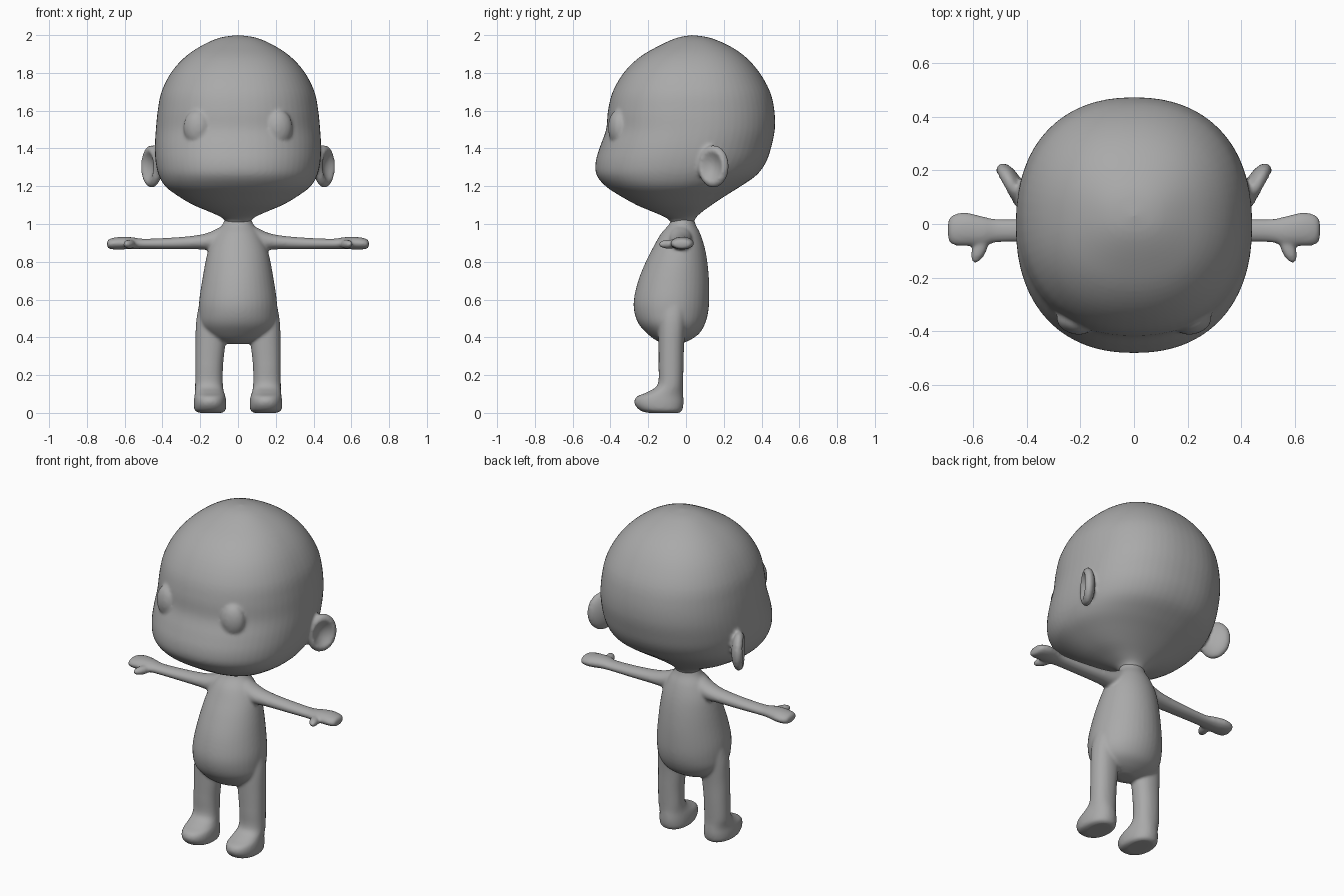
import bpy, bmesh
from math import cos, sin, pi, copysign
from mathutils import Matrix, Vector

cube = bpy.data.objects.get("Cube")
if cube:
    bpy.data.objects.remove(cube)

GREY = (0.4, 0.4, 0.4, 1)
skin = bpy.data.materials.new("plain grey")
skin.use_nodes = True
skin.diffuse_color = GREY
skin.node_tree.nodes["Principled BSDF"].inputs["Base Color"].default_value = GREY


def spline(rows, steps=4):
    """Catmull-Rom interpolation of profile rows."""
    out = []
    for i in range(len(rows) - 1):
        p = [Vector(rows[min(max(i + k, 0), len(rows) - 1)]) for k in (-1, 0, 1, 2)]
        for j in range(steps):
            t = j / steps
            out.append(p[1] + (p[2] - p[0]) * t / 2
                       + (p[0] * 2 - p[1] * 5 + p[2] * 4 - p[3]) * t * t / 2
                       + (p[1] * 3 - p[0] - p[2] * 3 + p[3]) * t ** 3 / 2)
    return out + [Vector(rows[-1])]


def loft(bm, rows, place, power=2.0, sides=40):
    """Skin rounded rings; each row is (position, low a, high a, low b, high b)."""
    rings = []
    for t, a0, a1, b0, b1 in spline(rows):
        ring = []
        for k in range(sides):
            c, s = cos(2 * pi * k / sides), sin(2 * pi * k / sides)
            a = (a0 + a1 + (a1 - a0) * copysign(abs(c) ** (2 / power), c)) / 2
            b = (b0 + b1 + (b1 - b0) * copysign(abs(s) ** (2 / power), s)) / 2
            ring.append(bm.verts.new(place(t, a, b)))
        rings.append(ring)
    for low, high in zip(rings, rings[1:]):
        for k in range(sides):
            n = (k + 1) % sides
            bm.faces.new((low[k], low[n], high[n], high[k]))
    bm.faces.new(rings[0][::-1])
    bm.faces.new(rings[-1])


def ellipsoid(bm, centre, radii, turn=0.0, hollow=0.0):
    """Ellipsoid turned about z, optionally with a bowl pressed into local +x."""
    ball = bmesh.ops.create_uvsphere(bm, u_segments=40, v_segments=24, radius=1)["verts"]
    for v in ball:
        r2 = v.co.y ** 2 + v.co.z ** 2
        if v.co.x > 0:
            v.co.x -= hollow * max(0, 1 - r2 / 0.55)
    move = Matrix.Translation(centre) @ Matrix.Rotation(turn, 4, "Z") @ Matrix.Diagonal((*radii, 1))
    bmesh.ops.transform(bm, matrix=move, verts=ball)


def finish(bm, name, voxel, rounds):
    """Fuse the shapes into one smooth skin."""
    bmesh.ops.recalc_face_normals(bm, faces=bm.faces)
    mesh = bpy.data.meshes.new(name)
    bm.to_mesh(mesh)
    bm.free()
    mesh.materials.append(skin)
    obj = bpy.data.objects.new(name, mesh)
    bpy.context.collection.objects.link(obj)
    fuse = obj.modifiers.new("fuse", "REMESH")
    fuse.mode = "VOXEL"
    fuse.voxel_size = voxel
    fuse.use_smooth_shade = True
    soften = obj.modifiers.new("soften", "SMOOTH")
    soften.factor = 0.5
    soften.iterations = rounds


def upright(t, a, b):
    return (a, b, t)


# Head: height, half width, front, back
head_profile = [
    (1.0, .06, -.075, .04), (1.03, .08, -.1, .05), (1.06, .14, -.165, .08),
    (1.1, .235, -.26, .135), (1.15, .32, -.35, .21), (1.2, .385, -.425, .29),
    (1.26, .42, -.474, .375), (1.33, .436, -.478, .425), (1.41, .44, -.455, .452),
    (1.5, .435, -.423, .47), (1.6, .425, -.413, .468), (1.7, .405, -.388, .445),
    (1.8, .355, -.33, .39), (1.88, .285, -.25, .32), (1.94, .2, -.15, .235),
    (1.985, .1, -.05, .13), (2.0, .003, .03, .036)]
bm = bmesh.new()
loft(bm, [(z, -w, w, f, b) for z, w, f, b in head_profile], upright, power=2.25, sides=64)
for s in (-1, 1):
    # Eye mounds and cupped ears
    ellipsoid(bm, (s * .22, -.362, 1.51), (.07, .048, .092), s * .3)
    ellipsoid(bm, (s * .457, .145, 1.305), (.042, .09, .113),
              -.5 if s > 0 else pi + .5, hollow=1.1)
finish(bm, "head", .01, 5)

# Torso: height, half width, front, back
torso_profile = [
    (.365, .05, -.11, -.03), (.385, .12, -.16, .02), (.42, .17, -.205, .07),
    (.47, .2, -.25, .1), (.53, .207, -.273, .117), (.6, .205, -.276, .123),
    (.7, .19, -.253, .122), (.8, .172, -.213, .113), (.88, .152, -.172, .098),
    (.95, .118, -.132, .075), (1.0, .08, -.088, .05), (1.04, .068, -.075, .04)]
# Leg and foot: height, inner, outer, front, back
leg_profile = [
    (.0, .085, .205, -.2, -.035), (.014, .066, .229, -.245, -.02),
    (.05, .062, .234, -.273, -.013), (.085, .066, .231, -.262, -.014),
    (.11, .074, .228, -.205, -.016), (.15, .08, .227, -.15, -.016),
    (.25, .079, .226, -.145, -.013), (.36, .068, .225, -.145, -.01),
    (.48, .06, .222, -.145, 0), (.58, .06, .205, -.14, .01)]
# Arm and hand: reach, front, back, underside, top
arm_profile = [
    (.02, -.1, .04, .86, 1.0), (.08, -.095, .035, .86, .99),
    (.15, -.085, .03, .862, .957), (.22, -.075, .025, .866, .94),
    (.35, -.068, .02, .866, .928), (.5, -.068, .018, .868, .922),
    (.56, -.08, .028, .868, .93), (.62, -.082, .042, .865, .932),
    (.665, -.08, .038, .866, .926), (.688, -.066, .022, .872, .916),
    (.694, -.03, -.01, .89, .9)]
bm = bmesh.new()
loft(bm, [(z, -w, w, f, b) for z, w, f, b in torso_profile], upright)
for s in (-1, 1):
    loft(bm, leg_profile, lambda t, a, b: (s * a, b, t), power=2.2)
    loft(bm, arm_profile, lambda t, a, b: (s * t, a, b))
    # Thumb
    ellipsoid(bm, (s * .574, -.09, .893), (.027, .06, .024), s * .4)
finish(bm, "body", .008, 8)
